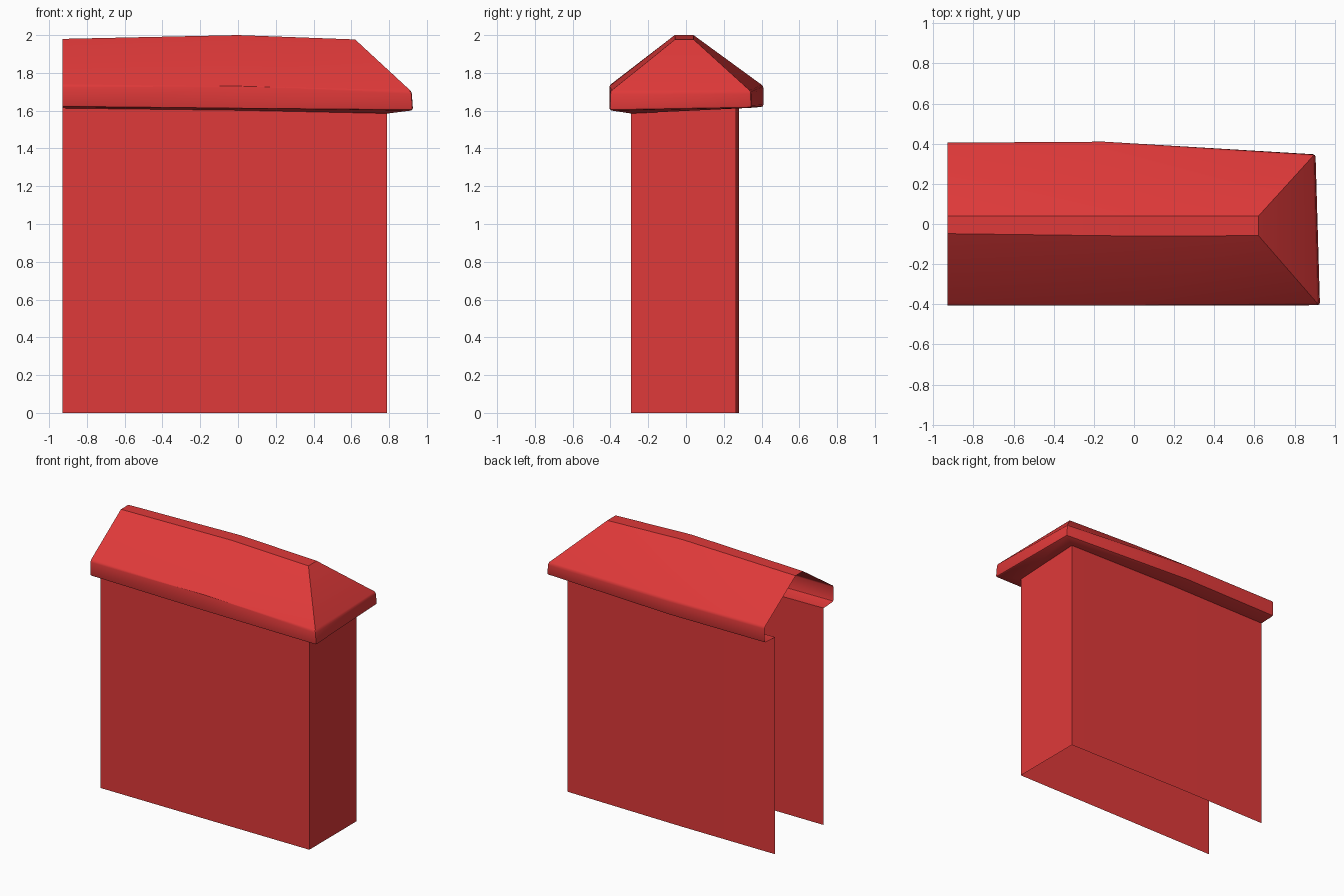
import bpy
import bmesh
import math

cube = bpy.data.objects.get("Cube")
if cube:
    bpy.data.objects.remove(cube, do_unlink=True)

# One red for the whole shell
red = bpy.data.materials.new("red")
red.use_nodes = True
colour = (0.74, 0.041, 0.041, 1)
red.diffuse_color = colour
red.node_tree.nodes["Principled BSDF"].inputs["Base Color"].default_value = colour

# Each ring runs front left, front middle, front right, back right, back middle, back left
wall_top = [(-.93, -.29, 1.613), (0, -.29, 1.602), (.79, -.29, 1.585),
            (.79, .265, 1.612), (-.15, .28, 1.617), (-.93, .28, 1.615)]
wall_base = [(x, y, 0) for x, y, z in wall_top]
eave_low = [(-.93, -.405, 1.62), (0, -.405, 1.613), (.927, -.405, 1.602),
            (.905, .347, 1.615), (-.15, .41, 1.62), (-.93, .405, 1.62)]
eave_high = [(-.93, -.405, 1.735), (0, -.405, 1.73), (.92, -.402, 1.7),
             (.898, .345, 1.7), (-.15, .41, 1.73), (-.93, .405, 1.735)]
ridge = [(-.93, -.048, 1.98), (0, -.06, 2), (.62, -.058, 1.977),
         (.62, .04, 1.977), (0, .04, 2), (-.93, .04, 1.98)]


def make_shell(name, rings, capped=False, bevelled=()):
    """Skin a stack of rings that stay open at the left end."""
    bm = bmesh.new()
    rows = [[bm.verts.new(p) for p in ring] for ring in rings]
    for low, high in zip(rows, rows[1:]):
        for i in range(len(low) - 1):
            bm.faces.new((low[i], low[i + 1], high[i + 1], high[i]))
    if capped:
        top = rows[-1]
        for i in range(2):
            bm.faces.new((top[i], top[i + 1], top[4 - i], top[5 - i]))
    # Soften the eave edges and the fascia corners
    edges = {bm.edges.get((a, b)) for r in bevelled
             for a, b in zip(rows[r], rows[r][1:])}
    if bevelled:
        edges |= {bm.edges.get((rows[1][i], rows[2][i])) for i in (2, 3)}
        bmesh.ops.bevel(bm, geom=list(edges), offset=0.012, segments=2,
                        profile=0.5, affect='EDGES')
    mesh = bpy.data.meshes.new(name)
    bm.to_mesh(mesh)
    bm.free()
    mesh.materials.append(red)
    obj = bpy.data.objects.new(name, mesh)
    bpy.context.collection.objects.link(obj)
    bpy.ops.object.select_all(action='DESELECT')
    obj.select_set(True)
    bpy.context.view_layer.objects.active = obj
    bpy.ops.object.shade_smooth_by_angle(angle=math.radians(25))


# Three walls, open below and at the left
make_shell("walls", [wall_base, wall_top])

# Hipped roof with soffit, fascia and narrow flat ridge
make_shell("roof", [wall_top, eave_low, eave_high, ridge], capped=True, bevelled=(1, 2))
